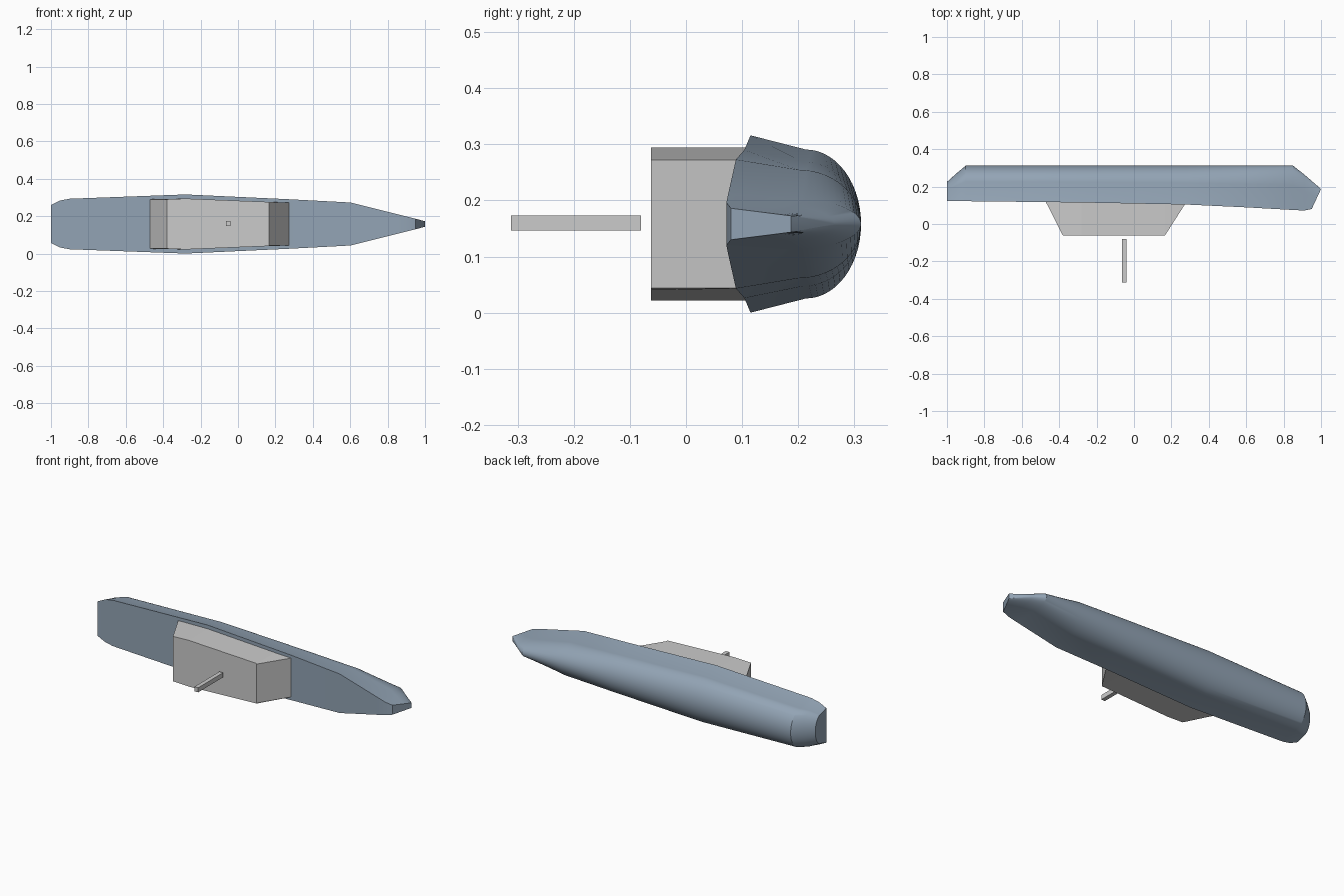
import bpy, bmesh, math

if "Cube" in bpy.data.objects:
    bpy.data.objects.remove(bpy.data.objects["Cube"])

ZC = 0.158  # centre plane of the beam (the boat lies on its side)


def loft(name, rings, color=None, smooth=None):
    """Skin closed rings of equal length and cap both ends."""
    bm = bmesh.new()
    vs = [[bm.verts.new(p) for p in r] for r in rings]
    n = len(rings[0])
    for a, b in zip(vs, vs[1:]):
        for i in range(n):
            j = (i + 1) % n
            bm.faces.new((a[i], a[j], b[j], b[i]))
    bm.faces.new(vs[0])
    bm.faces.new(vs[-1])
    bmesh.ops.remove_doubles(bm, verts=bm.verts, dist=1e-5)
    bmesh.ops.recalc_face_normals(bm, faces=bm.faces)
    me = bpy.data.meshes.new(name)
    bm.to_mesh(me)
    bm.free()
    ob = bpy.data.objects.new(name, me)
    bpy.context.collection.objects.link(ob)
    if color:
        mat = bpy.data.materials.new(name + "_paint")
        mat.diffuse_color = color
        mat.use_nodes = True
        mat.node_tree.nodes["Principled BSDF"].inputs["Base Color"].default_value = mat.diffuse_color
        me.materials.append(mat)
    if smooth:
        bpy.context.view_layer.objects.active = ob
        ob.select_set(True)
        bpy.ops.object.shade_smooth_by_angle(angle=math.radians(smooth))
        ob.select_set(False)
    return ob


# Hull: half section as (depth fraction, half-beam fraction)
section = [(0, 1)] + [(0.5 + 0.5 * math.sin(a), 0.84 * math.cos(a))
                      for a in (math.pi / 2 * i / 14 for i in range(15))]
stem = [(t, 1 - 0.48 * t) for t, _ in section]


def hull_ring(x0, x1, y0, y1, half, prof):
    side = [(x0 + (x1 - x0) * t, y0 + (y1 - y0) * t, half * h) for t, h in prof]
    return ([(x, y, ZC + h) for x, y, h in side] +
            [(x, y, ZC - h) for x, y, h in reversed(side)])


# Stations: x, deck y, keel y, half beam
stations = [(-1.0, .123, .225, .102), (-.95, .123, .27, .126),
            (-.9, .122, .312, .135), (-.28, .115, .312, .158),
            (.28, .104, .312, .132), (.6, .089, .312, .115),
            (.85, .075, .312, .053), (.91, .072, .265, .038)]
rings = [hull_ring(x, x, y0, y1, h, section) for x, y0, y1, h in stations]
rings.append(hull_ring(.95, 1.0, .08, .187, .028, stem))
loft("hull", rings, (0.29, 0.37, 0.46, 1), 25)

# Cabin: x at deck, x at roof, half width, following the deck plan
cabin = [(-.475, -.38, .132), (-.28, -.28, .136), (.165, .165, .118), (.285, .165, .1145)]
loft("cabin", [[(xd, .125, ZC + h), (xr, -.062, ZC + h),
                (xr, -.062, ZC - h), (xd, .125, ZC - h)] for xd, xr, h in cabin])

# Mast: slim square post standing clear of the cabin roof
bpy.ops.mesh.primitive_cube_add(size=1, location=(-.053, -.196, .16))
mast = bpy.context.object
mast.name = "mast"
mast.scale = (.024, .232, .027)
